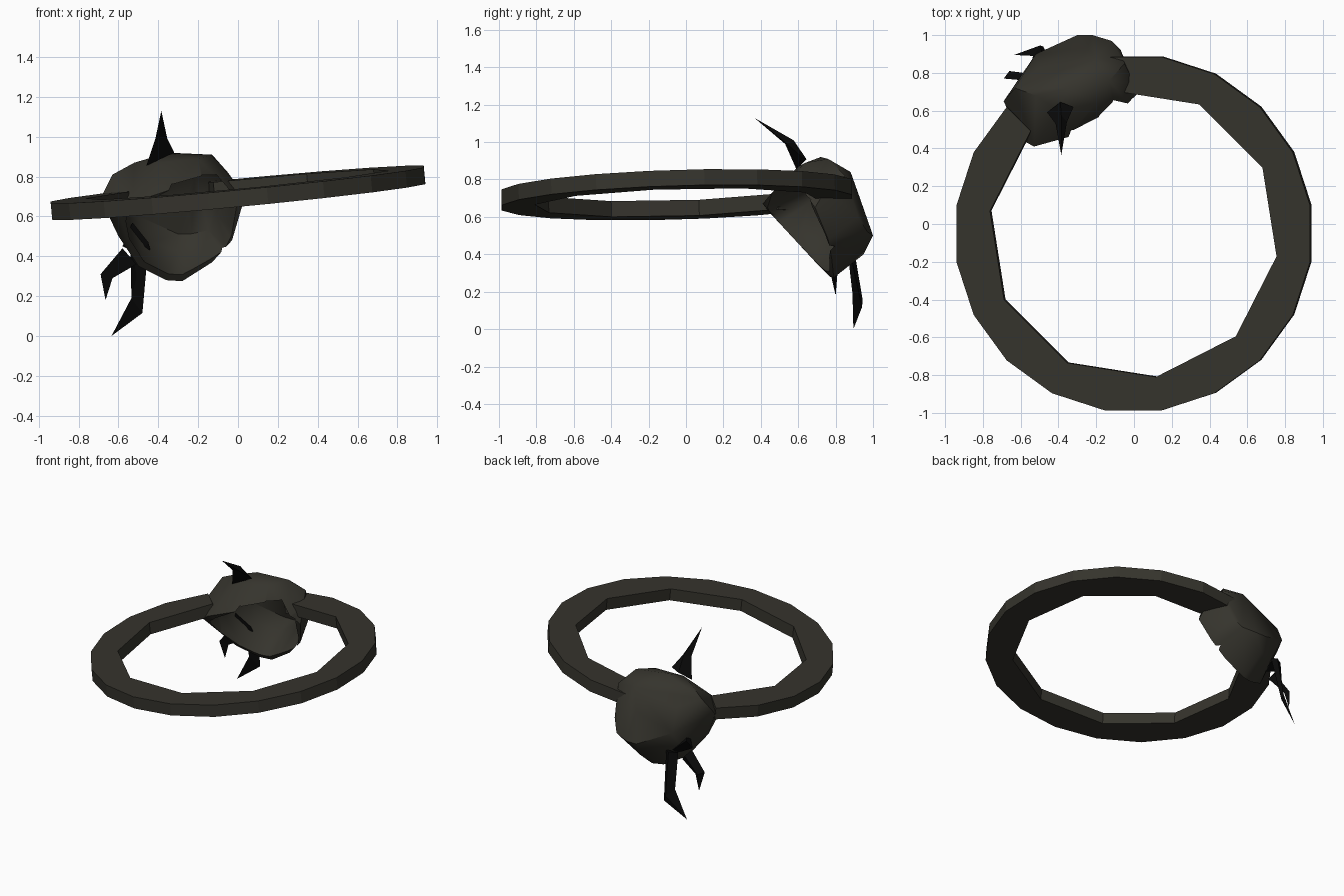
import bpy, bmesh, math
from mathutils import Vector

cube = bpy.data.objects.get("Cube")
if cube:
    bpy.data.objects.remove(cube)


def material(name, colour):
    m = bpy.data.materials.new(name)
    m.use_nodes = True
    m.diffuse_color = (*colour, 1)
    m.node_tree.nodes["Principled BSDF"].inputs["Base Color"].default_value = (*colour, 1)
    return m


stone = material("dark olive stone", (0.036, 0.034, 0.026))
black = material("black horn", (0.003, 0.003, 0.003))


def add_object(name, bm, mat):
    bmesh.ops.recalc_face_normals(bm, faces=bm.faces)
    mesh = bpy.data.meshes.new(name)
    bm.to_mesh(mesh)
    bm.free()
    mesh.materials.append(mat)
    obj = bpy.data.objects.new(name, mesh)
    bpy.context.collection.objects.link(obj)
    return obj


def hull(name, points, mat):
    bm = bmesh.new()
    for p in points:
        bm.verts.new(p)
    out = bmesh.ops.convex_hull(bm, input=bm.verts)
    spare = {g for g in out["geom_interior"] + out["geom_unused"] if isinstance(g, bmesh.types.BMVert)}
    bmesh.ops.delete(bm, geom=list(spare), context="VERTS")
    return add_object(name, bm, mat)


# Open ring: coarse inner edge, finer outer edge, slightly tilted
def build_ring():
    bm = bmesh.new()
    normal = Vector((-0.096, -0.03, 1)) * 0.042

    def edge(radius, count, side):
        verts = []
        for i in range(count + 1):
            a = math.radians(135 + 324 * i / count)
            x, y = radius * math.cos(a), radius * math.sin(a) - 0.05
            verts.append(bm.verts.new(Vector((x, y, 0.72 + 0.096 * x + 0.03 * y)) + normal * side))
        return verts

    outer_top, outer_low = edge(0.948, 18, 1), edge(0.948, 18, -1)
    inner_top, inner_low = edge(0.768, 9, 1), edge(0.768, 9, -1)
    for outer, inner in ((outer_top, inner_top), (outer_low, inner_low)):
        for i in range(9):
            bm.faces.new(inner[i:i + 2] + outer[2 * i:2 * i + 3][::-1])
    for top, low in ((outer_top, outer_low), (inner_top, inner_low)):
        for i in range(len(top) - 1):
            bm.faces.new((top[i], top[i + 1], low[i + 1], low[i]))
    for end in (0, -1):
        bm.faces.new((outer_top[end], inner_top[end], inner_low[end], outer_low[end]))
    return add_object("ring_band", bm, stone)


build_ring()

# Rounded shell, hollowed from its open front
rim = [(-.69, .65, .69), (-.63, .72, .81), (-.52, .68, .87), (-.35, .72, .92), (-.13, .76, .91),
       (-.05, .85, .82), (0, .75, .75), (.02, .69, .65), (-.03, .76, .48), (-.13, .78, .37),
       (-.28, .79, .275), (-.36, .77, .28), (-.5, .7, .35), (-.6, .6, .5)]
front = [(-.53, .41, .67), (-.6, .45, .62), (-.35, .46, .73), (-.18, .54, .77), (-.03, .64, .72),
         (-.4, .6, .87), (-.2, .64, .89)]
back = [(-.52, .9, .6), (-.3, 1, .5), (-.22, 1, .5), (-.12, .97, .52), (-.07, .92, .6),
        (-.3, .95, .4), (-.25, .93, .7), (-.5, .82, .75), (-.2, .88, .84), (-.45, .88, .45)]
outline = [Vector(p) for p in rim + front + back]
shell = hull("shell", outline, stone)

centre = Vector((-.33, .72, .6))
sweep = Vector((.36, -.75, -.45))
inside = [centre + (p - centre) * 0.87 for p in outline]
cutter = hull("shell_cutter", inside + [p + sweep for p in inside], stone)
cutter.hide_render = True
hollow = shell.modifiers.new("hollow", "BOOLEAN")
hollow.operation = "DIFFERENCE"
hollow.solver = "EXACT"
hollow.object = cutter
bpy.ops.object.select_all(action="DESELECT")
bpy.context.view_layer.objects.active = shell
shell.select_set(True)
bpy.ops.object.modifier_apply(modifier="hollow")
bpy.data.objects.remove(cutter)
bpy.ops.object.shade_smooth_by_angle(angle=math.radians(42))


# Bent blades: pairs of edge points closed by a single tip
def spike(name, pairs, tip, ridge):
    bm = bmesh.new()
    loops = []
    for a, b in pairs:
        a, b = Vector(a), Vector(b)
        loops.append([bm.verts.new(p) for p in (a, b, (a + b) / 2 + Vector(ridge))])
    end = bm.verts.new(tip)
    bm.faces.new(loops[0])
    for i in range(3):
        j = (i + 1) % 3
        for low, high in zip(loops, loops[1:]):
            bm.faces.new((low[i], low[j], high[j], high[i]))
        bm.faces.new((loops[-1][i], loops[-1][j], end))
    return add_object(name, bm, black)


spike("top_horn", [((-.46, .59, .855), (-.32, .62, .92)), ((-.415, .53, .99), (-.355, .54, .99))],
      (-.385, .365, 1.13), (0, .04, .02))
spike("long_lower_spike", [((-.54, .86, .45), (-.45, .87, .45)), ((-.535, .89, .19), (-.48, .94, .115))],
      (-.635, .895, 0), (.01, .03, 0))
spike("short_lower_spike", [((-.58, .76, .44), (-.51, .77, .36)), ((-.69, .77, .31), (-.63, .79, .29))],
      (-.665, .8, .18), (0, .03, 0))
spike("inner_spike", [((-.58, .75, .45), (-.53, .73, .57)), ((-.5, .77, .41), (-.45, .79, .47))],
      (-.43, .82, .39), (0, .05, 0))
